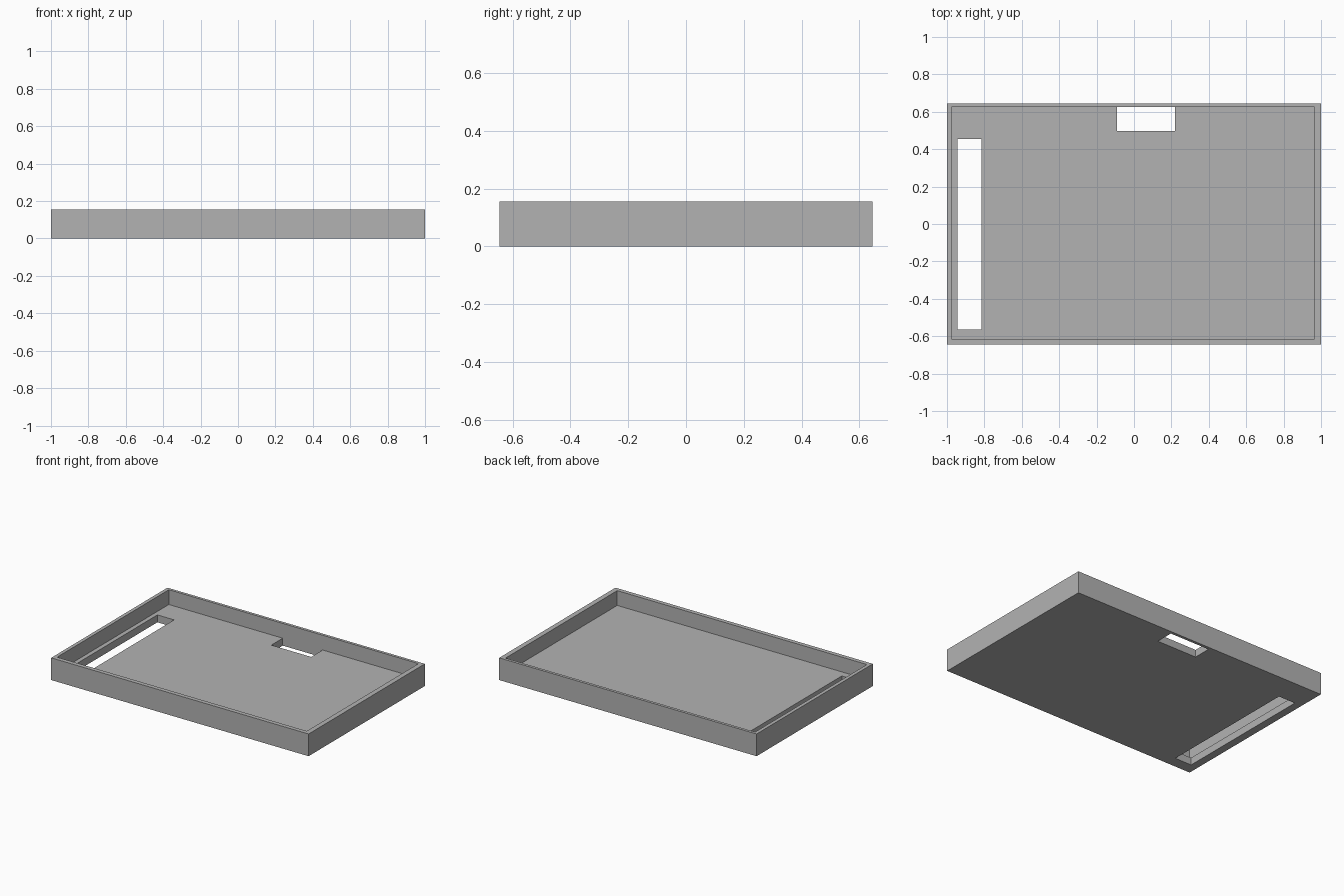
import bpy

if "Cube" in bpy.data.objects:
    bpy.data.objects.remove(bpy.data.objects["Cube"])

grey = bpy.data.materials.new("plain grey")
grey.diffuse_color = (0.45, 0.45, 0.45, 1)
grey.use_nodes = True
grey.node_tree.nodes["Principled BSDF"].inputs["Base Color"].default_value = grey.diffuse_color


def box(name, x, y, z):
    """Box from its (min, max) range on each axis."""
    bpy.ops.mesh.primitive_cube_add(size=1)
    ob = bpy.context.object
    ob.name = name
    ob.location = [(a + b) / 2 for a, b in (x, y, z)]
    ob.scale = [b - a for a, b in (x, y, z)]
    bpy.ops.object.transform_apply(location=True, rotation=False, scale=True)
    ob.data.materials.append(grey)
    return ob


# Solid block that becomes the tray
tray = box("tray", (-1, 1), (-0.645, 0.645), (0, 0.156))

# Shallow cavity, long side slot and back notch
cutters = [
    box("cavity_cutter", (-0.975, 0.965), (-0.615, 0.625), (0.052, 0.3)),
    box("slot_cutter", (-0.945, -0.815), (-0.565, 0.455), (-0.1, 0.1)),
    box("notch_cutter", (-0.09, 0.22), (0.498, 0.625), (-0.1, 0.1)),
]
for cutter in cutters:
    cutter.hide_render = True
    mod = tray.modifiers.new(cutter.name, 'BOOLEAN')
    mod.operation = 'DIFFERENCE'
    mod.solver = 'EXACT'
    mod.object = cutter

# Bake the cuts and remove the cutters
bpy.ops.object.select_all(action='DESELECT')
bpy.context.view_layer.objects.active = tray
tray.select_set(True)
for mod in list(tray.modifiers):
    bpy.ops.object.modifier_apply(modifier=mod.name)
for cutter in cutters:
    bpy.data.objects.remove(cutter)
